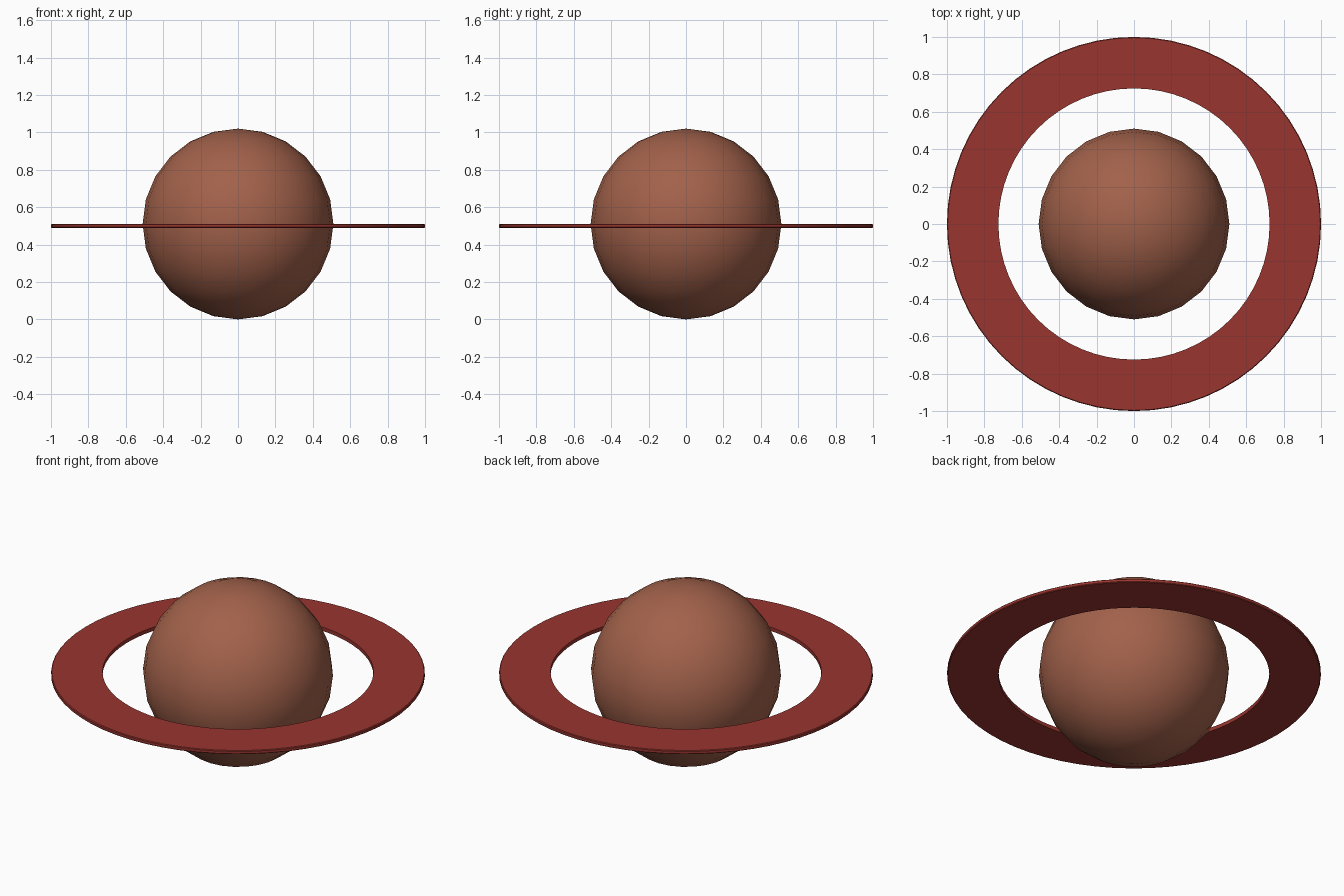
import bpy
import math

cube = bpy.data.objects.get("Cube")
if cube:
    bpy.data.objects.remove(cube, do_unlink=True)


def make_material(name, colour):
    mat = bpy.data.materials.new(name)
    mat.use_nodes = True
    mat.diffuse_color = colour
    mat.node_tree.nodes["Principled BSDF"].inputs["Base Color"].default_value = colour
    return mat


clay = make_material("clay brown", (0.36, 0.12, 0.07, 1))
red = make_material("deep red", (0.32, 0.035, 0.028, 1))

# Planet body
R = 0.51
bpy.ops.mesh.primitive_uv_sphere_add(segments=24, ring_count=12, radius=R, location=(0, 0, R))
planet = bpy.context.object
planet.name = "planet"
planet.data.materials.append(clay)
bpy.ops.object.shade_smooth()

# Flat ring: a thin rectangular profile with softened corners, swept round z
SEGMENTS = 64
INNER, OUTER, HALF, SOFT = 0.725, 1.0, 0.011, 0.004
profile = [(INNER, -HALF), (OUTER - SOFT, -HALF), (OUTER, -HALF + SOFT),
           (OUTER, HALF - SOFT), (OUTER - SOFT, HALF), (INNER, HALF)]
n = len(profile)
verts, faces = [], []
for i in range(SEGMENTS):
    a = math.tau * i / SEGMENTS
    verts += [(r * math.cos(a), r * math.sin(a), z) for r, z in profile]
    j = (i + 1) % SEGMENTS
    for k in range(n):
        m = (k + 1) % n
        faces.append((i * n + k, j * n + k, j * n + m, i * n + m))
mesh = bpy.data.meshes.new("ring")
mesh.from_pydata(verts, [], faces)
mesh.materials.append(red)
ring = bpy.data.objects.new("ring", mesh)
ring.location.z = 0.5
bpy.context.collection.objects.link(ring)
bpy.ops.object.select_all(action="DESELECT")
ring.select_set(True)
bpy.context.view_layer.objects.active = ring
bpy.ops.object.shade_smooth_by_angle(angle=math.radians(30))
